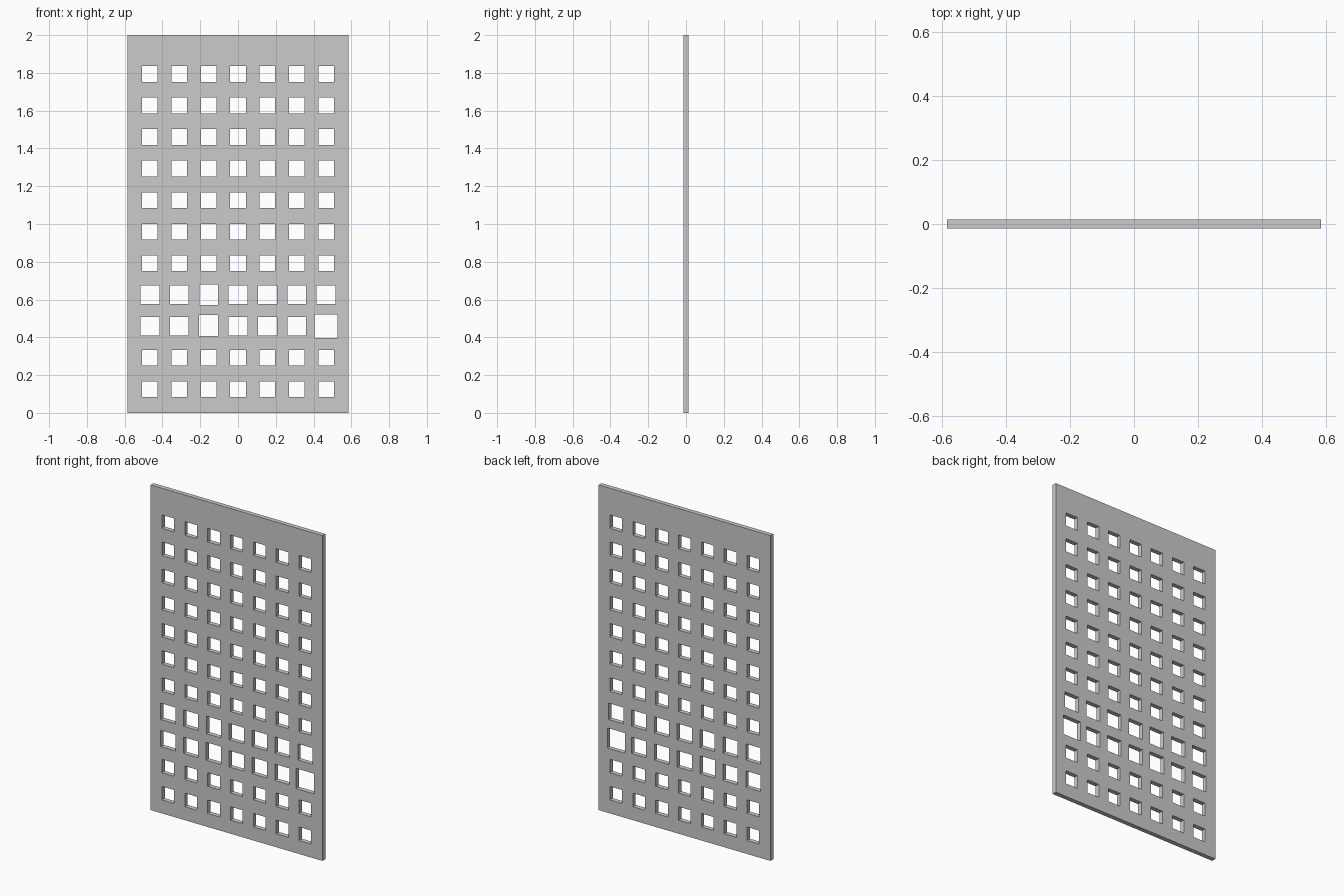
import bpy, bmesh
from math import pi

if "Cube" in bpy.data.objects:
    bpy.data.objects.remove(bpy.data.objects["Cube"])

HALF_W, HEIGHT, HALF_T = 0.584, 2.0, 0.014
COLS, ROWS = 7, 11
PITCH_X, PITCH_Z, FIRST_Z = 0.1555, 0.167, 0.1245
SMALL, MEDIUM = 0.083, 0.1

# Irregular openings: (column, row) -> x0, x1, z0, z1
special = {
    (2, 2): (-0.207, -0.106, 0.408, 0.518),
    (6, 2): (0.404, 0.526, 0.397, 0.521),
    (2, 3): (-0.204, -0.106, 0.571, 0.679),
}

curve = bpy.data.curves.new("perforated_panel", "CURVE")
curve.dimensions = "2D"
curve.fill_mode = "BOTH"
curve.extrude = HALF_T


def rectangle(x0, x1, z0, z1):
    s = curve.splines.new("POLY")
    s.points.add(3)
    for p, (x, z) in zip(s.points, ((x0, z0), (x1, z0), (x1, z1), (x0, z1))):
        p.co = (x, z, 0, 1)
    s.use_cyclic_u = True


# Outer edge of the panel
rectangle(-HALF_W, HALF_W, 0, HEIGHT)

# Grid of square openings, larger in two of the lower rows
for r in range(ROWS):
    for c in range(COLS):
        h = (MEDIUM if r in (2, 3) else SMALL) / 2
        x, z = (c - 3) * PITCH_X, FIRST_Z + r * PITCH_Z
        rectangle(*special.get((c, r), (x - h, x + h, z - h, z + h)))

# Turn the filled profile into an upright mesh panel
panel = bpy.data.objects.new("perforated_panel", curve)
bpy.context.collection.objects.link(panel)
panel.rotation_euler.x = pi / 2
bpy.context.view_layer.objects.active = panel
panel.select_set(True)
bpy.ops.object.convert(target="MESH")
bpy.ops.object.transform_apply(location=False, rotation=True, scale=False)

# Weld the faces to the rims and keep everything flat
bm = bmesh.new()
bm.from_mesh(panel.data)
bmesh.ops.remove_doubles(bm, verts=bm.verts, dist=1e-5)
bmesh.ops.recalc_face_normals(bm, faces=bm.faces)
for f in bm.faces:
    f.smooth = False
bm.to_mesh(panel.data)
bm.free()
